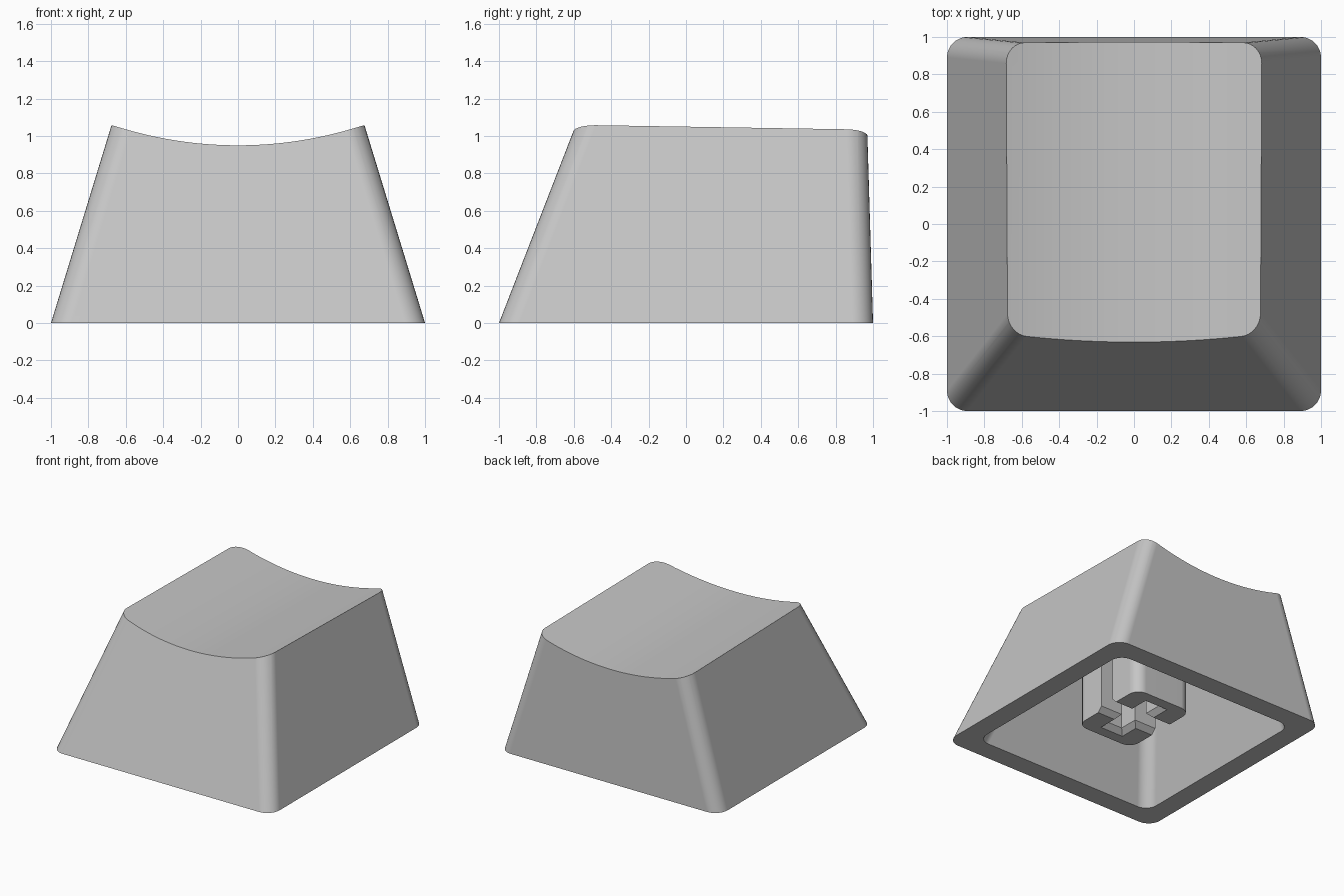
import bpy
import bmesh
from math import sin, cos, pi, radians, atan

cube = bpy.data.objects.get("Cube")
if cube:
    bpy.data.objects.remove(cube, do_unlink=True)

grey = bpy.data.materials.new("light_grey_plastic")
grey.use_nodes = True
colour = (0.56, 0.56, 0.56, 1)
grey.diffuse_color = colour
grey.node_tree.nodes["Principled BSDF"].inputs["Base Color"].default_value = colour


def outline(rect, r, seg):
    """Rounded rectangle as a counter-clockwise list of points."""
    x0, x1, y0, y1 = rect
    centres = [(x1 - r, y1 - r), (x0 + r, y1 - r), (x0 + r, y0 + r), (x1 - r, y0 + r)]
    points = []
    for i, (cx, cy) in enumerate(centres):
        for k in range(seg + 1):
            a = (i + (k / seg if seg else 0)) * pi / 2
            points.append((cx + r * cos(a), cy + r * sin(a)))
    return points


def loft(name, low, z0, high, z1, r=0.0, seg=0):
    """Closed solid between two rounded rectangles."""
    bm = bmesh.new()
    rings = [[bm.verts.new((x, y, z)) for x, y in outline(rect, r, seg)]
             for rect, z in ((low, z0), (high, z1))]
    n = len(rings[0])
    for i in range(n):
        j = (i + 1) % n
        bm.faces.new((rings[0][i], rings[0][j], rings[1][j], rings[1][i]))
    bm.faces.new(rings[0][::-1])
    bm.faces.new(rings[1])
    mesh = bpy.data.meshes.new(name)
    bm.to_mesh(mesh)
    bm.free()
    mesh.materials.append(grey)
    obj = bpy.data.objects.new(name, mesh)
    bpy.context.collection.objects.link(obj)
    return obj


def box(hx, hy):
    return (-hx, hx, -hy, hy)


def wall(z, inset):
    """Sloped wall section at height z."""
    h = 1 - inset
    return (-h + 0.306 * z, h - 0.306 * z, -h + 0.388 * z, h - 0.03 * z)


def activate(obj):
    bpy.ops.object.select_all(action='DESELECT')
    obj.select_set(True)
    bpy.context.view_layer.objects.active = obj


def cut(obj, cutter):
    cutter.hide_render = True
    mod = obj.modifiers.new("cut", 'BOOLEAN')
    mod.operation = 'DIFFERENCE'
    mod.solver = 'EXACT'
    mod.object = cutter
    activate(obj)
    bpy.ops.object.modifier_apply(modifier=mod.name)
    bpy.data.objects.remove(cutter, do_unlink=True)


def finish(obj):
    activate(obj)
    bpy.ops.object.shade_smooth_by_angle(angle=radians(30))
    mod = obj.modifiers.new("even_shading", 'WEIGHTED_NORMAL')
    mod.keep_sharp = True


# Outer shell with sloped walls
shell = loft("key_shell", wall(0, 0), 0, wall(1.25, 0), 1.25, r=0.11, seg=8)

# Dished top, tilted slightly down to the back
radius, tilt = 2.13, 0.018
bpy.ops.mesh.primitive_cylinder_add(
    vertices=256, radius=radius, depth=4,
    location=(0, 0, 0.939 + radius), rotation=(pi / 2 + -atan(tilt), 0, 0))
dish = bpy.context.object
dish.name = "dish_cutter"
dish.data.materials.append(grey)
cut(shell, dish)

# Hollow underside
cut(shell, loft("cavity_cutter", wall(-0.1, 0.167), -0.1,
                wall(0.78, 0.167), 0.78, r=0.1, seg=8))
finish(shell)

# Stem below the ceiling
stem_bottom = 0.125
stem_box = box(0.264, 0.35)
stem = loft("stem", stem_box, stem_bottom, stem_box, 0.8, r=0.09, seg=6)

# Cross slot: the sideways arm runs right through, the other is closed
slot, arm, open_arm = 0.065, 0.222, 0.5
for hx, hy in ((open_arm, slot), (slot, arm)):
    cut(stem, loft("slot_cutter", box(hx, hy), 0, box(hx, hy), 0.72))

# Bevelled slot mouth
for hx, hy in ((open_arm, slot), (slot, arm)):
    wide, narrow = box(hx + 0.08, hy + 0.08), box(hx - 0.01, hy - 0.01)
    cut(stem, loft("mouth_cutter", wide, stem_bottom - 0.04, narrow, stem_bottom + 0.05))
finish(stem)
